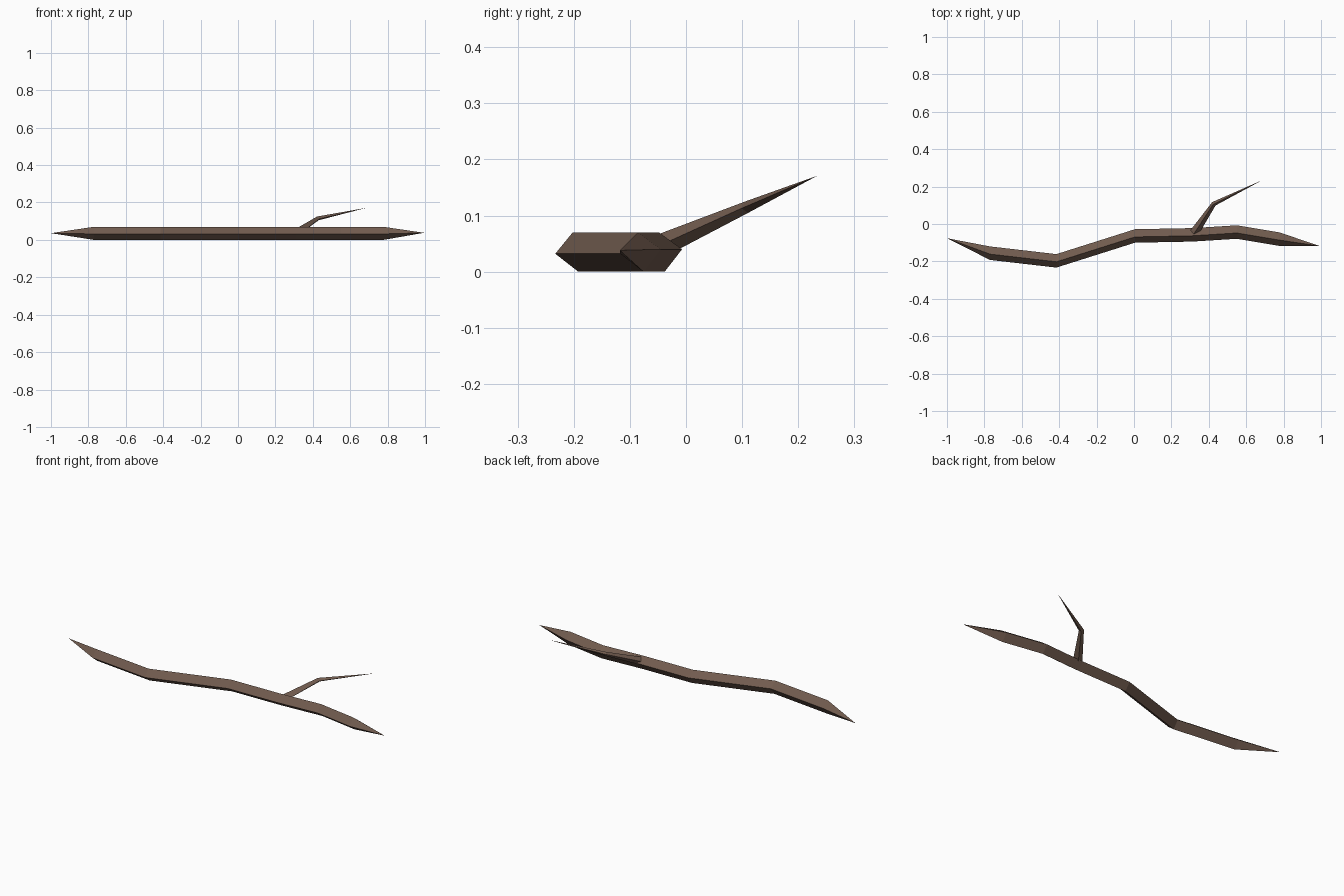
import bpy, bmesh
from mathutils import Vector

if "Cube" in bpy.data.objects:
    bpy.data.objects.remove(bpy.data.objects["Cube"])

bark = bpy.data.materials.new("brown bark")
bark.diffuse_color = (0.165, 0.105, 0.077, 1)
bark.use_nodes = True
bark.node_tree.nodes["Principled BSDF"].inputs["Base Color"].default_value = bark.diffuse_color


def limb(name, start_tip, rings, end_tip):
    """Loft four-sided rings; close each end with a point, or a cap if start_tip is None."""
    bm = bmesh.new()
    loops = [[bm.verts.new(p) for p in ring] for ring in rings]
    for a, b in zip(loops, loops[1:]):
        for i in range(4):
            j = (i + 1) % 4
            bm.faces.new((a[i], a[j], b[j], b[i]))
    for tip, loop in ((start_tip, loops[0]), (end_tip, loops[-1])):
        if tip is None:
            bm.faces.new(loop)
            continue
        v = bm.verts.new(tip)
        for i in range(4):
            bm.faces.new((loop[i], loop[(i + 1) % 4], v))
    bmesh.ops.recalc_face_normals(bm, faces=bm.faces)
    mesh = bpy.data.meshes.new(name)
    bm.to_mesh(mesh)
    bm.free()
    mesh.materials.append(bark)
    obj = bpy.data.objects.new(name, mesh)
    bpy.context.collection.objects.link(obj)


# Main stick: slightly twisted diamond section along a winding path
section = [(-0.036, 0.032), (-0.005, 0.07), (0.036, 0.04), (0.005, 0.0)]
path = [(-0.77, -0.156), (-0.415, -0.197), (0.005, -0.064),
        (0.31, -0.058), (0.55, -0.043), (0.777, -0.081)]
limb("main_stick", (-1.0, -0.076, 0.036),
     [[(x, y + dy, z) for dy, z in section] for x, y in path],
     (0.995, -0.118, 0.038))


# Side twig: rises from the back of the stick, bends at a knee, ends in a point
def diamond(centre, across, up):
    c, a, u = Vector(centre), Vector(across), Vector(up)
    return [c - a, c + u, c + a, c - u]


limb("side_twig", None,
     [diamond((0.325, -0.042, 0.048), (0.023, -0.009, -0.003), (-0.006, -0.012, 0.017)),
      diamond((0.427, 0.108, 0.115), (0.009, -0.009, -0.002), (-0.004, -0.003, 0.01))],
     (0.685, 0.234, 0.171))
